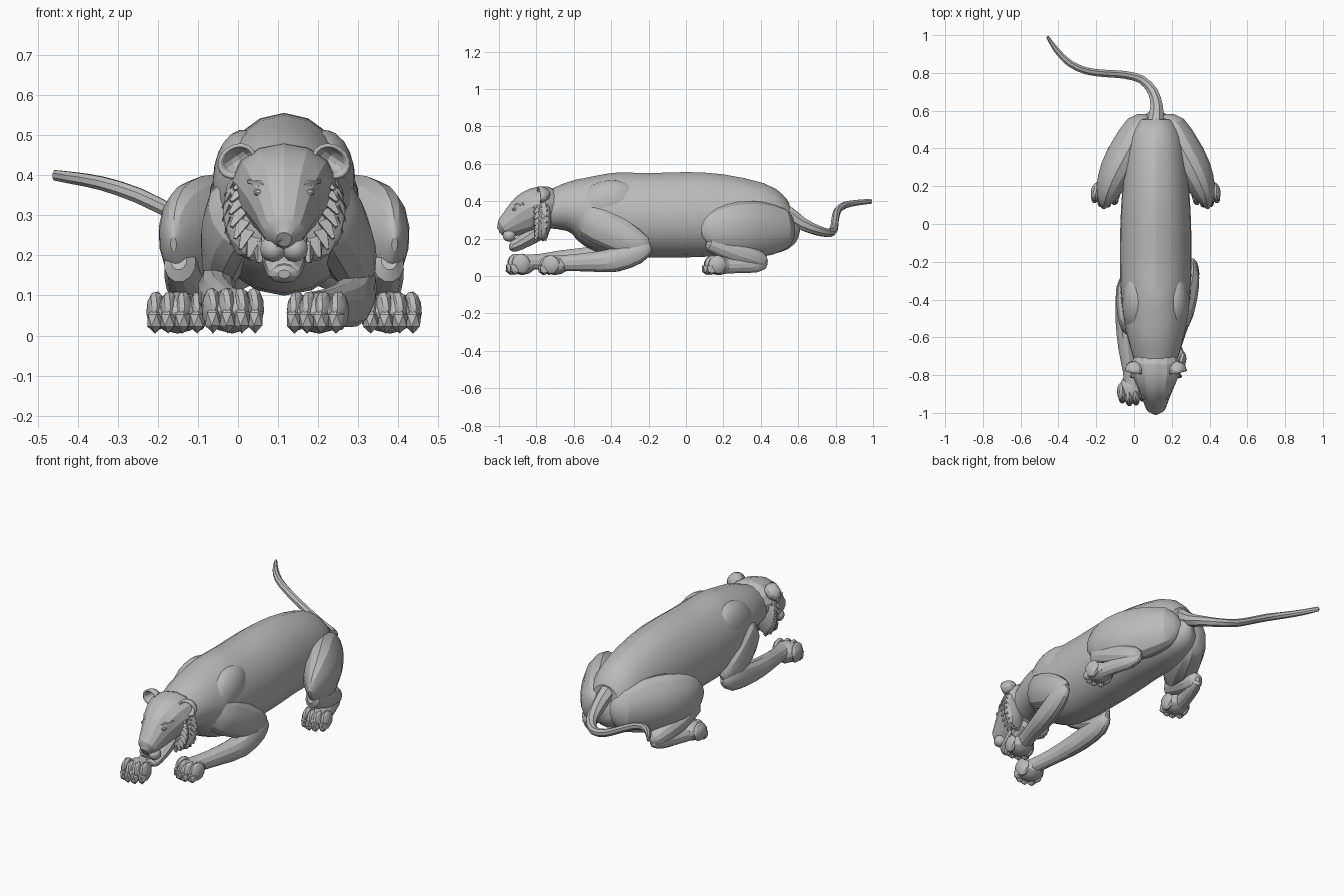
import bpy, bmesh, math
from mathutils import Vector, Matrix

if "Cube" in bpy.data.objects:
    bpy.data.objects.remove(bpy.data.objects["Cube"])

CX = 0.115  # body centre line
GREY = (0.5, 0.5, 0.5, 1)
mat = bpy.data.materials.new("plain grey")
mat.use_nodes = True
mat.diffuse_color = GREY
bsdf = mat.node_tree.nodes["Principled BSDF"]
bsdf.inputs["Base Color"].default_value = GREY
bsdf.inputs["Roughness"].default_value = 0.8


def finish(name, bm, angle=25):
    bmesh.ops.recalc_face_normals(bm, faces=bm.faces)
    me = bpy.data.meshes.new(name)
    bm.to_mesh(me)
    bm.free()
    me.materials.append(mat)
    ob = bpy.data.objects.new(name, me)
    bpy.context.collection.objects.link(ob)
    bpy.ops.object.select_all(action='DESELECT')
    ob.select_set(True)
    bpy.context.view_layer.objects.active = ob
    bpy.ops.object.shade_smooth_by_angle(angle=math.radians(angle))
    return ob


def spline(pts, steps):
    """Catmull-Rom through tuples of any length."""
    out = []
    for i in range(len(pts) - 1):
        a, b, c, d = (pts[max(i - 1, 0)], pts[i], pts[i + 1], pts[min(i + 2, len(pts) - 1)])
        for s in range(steps):
            t = s / steps
            out.append([0.5 * (2 * q + (r - p) * t + (2 * p - 5 * q + 4 * r - w) * t * t
                               + (3 * q - p - 3 * r + w) * t ** 3)
                        for p, q, r, w in zip(a, b, c, d)])
    return out + [list(pts[-1])]


def loft(name, stations, seg=12, taper=0.0, angle=25):
    """Skin sections (x, y, z, half width, half height) with domed ends;
    taper narrows the top of each section and widens its foot."""
    rows = spline(stations, 2)
    for end, inner in ((0, 1), (-1, -2)):
        e, n = rows[end], rows[inner]
        out = (Vector(e[:3]) - Vector(n[:3])).normalized() * min(e[3:]) * .5
        dome = [*(Vector(e[:3]) + out), e[3] * .5, e[4] * .5]
        rows.insert(0 if end == 0 else len(rows), dome)
    bm = bmesh.new()
    rings = []
    for i, (x, y, z, ru, rv) in enumerate(rows):
        t = Vector(rows[min(i + 1, len(rows) - 1)][:3]) - Vector(rows[max(i - 1, 0)][:3])
        u = t.cross(Vector((0, 0, 1))).normalized()
        v = u.cross(t).normalized()
        ring = []
        for k in range(seg):
            a = 2 * math.pi * (k + 0.5) / seg
            c, s = math.cos(a), math.sin(a)
            ring.append(bm.verts.new(Vector((x, y, z)) + u * c * (1 - taper * s) * max(ru, .003)
                                     + v * s * max(rv, .003)))
        rings.append(ring)
    for r0, r1 in zip(rings, rings[1:]):
        for k in range(seg):
            bm.faces.new((r0[k], r0[(k + 1) % seg], r1[(k + 1) % seg], r1[k]))
    bm.faces.new(rings[0])
    bm.faces.new(rings[-1])
    return finish(name, bm, angle)


def blob(bm, centre, radii, rot=Matrix(), sub=2):
    m = Matrix.Translation(centre) @ rot @ Matrix.Diagonal((*radii, 1))
    bmesh.ops.create_icosphere(bm, subdivisions=sub, radius=1, matrix=m)


def flip(stations):
    return [(2 * CX - s[0], *s[1:]) for s in stations]


# torso and neck
loft("torso", [
    (CX, .575, .27, .05, .07), (CX, .55, .265, .10, .12), (CX, .48, .275, .14, .165),
    (CX, .38, .30, .160, .20), (CX, .18, .325, .178, .22), (CX, 0, .328, .188, .228),
    (CX, -.2, .325, .19, .225), (CX, -.38, .33, .185, .225), (CX, -.5, .35, .172, .195),
    (CX, -.6, .37, .15, .145), (CX, -.7, .36, .122, .11), (CX, -.8, .35, .09, .09)],
    seg=18, taper=.07)

# tail
loft("tail", [
    (CX, .47, .36, .05, .05), (CX, .54, .335, .046, .045), (.12, .62, .28, .036, .036),
    (.10, .70, .245, .029, .028),
    (.04, .765, .23, .024, .023), (-.05, .79, .25, .022, .021), (-.15, .797, .30, .021, .020),
    (-.25, .81, .35, .020, .020), (-.34, .85, .38, .019, .018), (-.41, .92, .393, .016, .016),
    (-.457, .99, .40, .008, .014)], seg=8)

# hind legs
thigh = [(.16, .56, .25, .03, .06), (.20, .52, .25, .075, .115), (.255, .40, .25, .10, .148),
         (.32, .28, .25, .095, .148), (.365, .18, .245, .068, .12), (.385, .115, .235, .035, .075),
         (.39, .09, .23, .015, .035)]
shin = [(.375, .13, .18, .04, .05), (.355, .26, .13, .055, .06), (.325, .39, .085, .045, .05),
        (.315, .42, .075, .025, .03)]
foot = [(.318, .42, .07, .022, .03), (.335, .37, .06, .035, .042), (.365, .28, .055, .036, .04),
        (.39, .18, .055, .045, .045)]
for side, f in (("left", list), ("right", flip)):
    loft(side + "_thigh", f(thigh), seg=14)
    loft(side + "_shin", f(shin))
    loft(side + "_hind_foot", f(foot))

# front legs: the right one reaches further forward
loft("left_upper_arm", [
    (.20, -.58, .34, .03, .05), (.235, -.51, .30, .065, .10), (.265, -.40, .24, .07, .10),
    (.295, -.28, .18, .052, .08), (.305, -.21, .16, .025, .045)])
loft("left_forearm", [
    (.308, -.20, .155, .025, .035), (.302, -.26, .13, .045, .065), (.283, -.38, .085, .053, .065),
    (.25, -.52, .075, .045, .052), (.215, -.63, .07, .042, .045), (.19, -.71, .065, .05, .045)])
loft("right_upper_arm", [
    (.02, -.58, .34, .03, .05), (-.01, -.53, .30, .065, .10), (-.03, -.45, .24, .062, .10),
    (-.042, -.35, .18, .048, .08), (-.04, -.28, .15, .025, .045)])
loft("right_forearm", [
    (-.04, -.28, .14, .025, .035), (-.05, -.34, .125, .045, .065), (-.052, -.5, .10, .048, .06),
    (-.042, -.66, .09, .042, .05), (-.02, -.78, .078, .04, .042), (-.003, -.88, .07, .05, .045)])


def paw(name, x, y, yaw, height):
    """Broad pad with four knuckled toes; y is the tip of the toes."""
    bm = bmesh.new()
    blob(bm, (0, .10, height * .5), (.068, .075, height * .46))
    for off in (-.053, -.018, .018, .053):
        back = abs(off) * .5
        blob(bm, (off, .062 + back, height * .53), (.025, .05, height * .44),
             Matrix.Rotation(.35, 4, 'X'))
        blob(bm, (off, .03 + back, height * .33), (.022, .03, height * .29), sub=1)
    bm.transform(Matrix.Translation((x, y, 0)) @ Matrix.Rotation(yaw, 4, 'Z'))
    finish(name, bm, 20)


paw("left_front_paw", .182, -.80, -.2, .115)
paw("right_front_paw", -.004, -.975, .1, .125)
paw("left_hind_paw", .39, .075, .1, .115)
paw("right_hind_paw", -.16, .075, -.1, .115)

# head, tilted down towards the muzzle
loft("head", [
    (CX, -.69, .36, .10, .09), (CX, -.74, .365, .132, .115), (CX, -.80, .355, .120, .118),
    (CX, -.86, .325, .094, .108), (CX, -.91, .295, .074, .086), (CX, -.95, .27, .060, .066),
    (CX, -.975, .255, .050, .054), (CX, -.983, .25, .038, .042)], seg=14, taper=-.08, angle=18)
loft("lower_jaw", [
    (CX, -.77, .25, .06, .05), (CX, -.84, .205, .058, .042), (CX, -.89, .175, .050, .036),
    (CX, -.925, .158, .042, .030), (CX, -.935, .155, .030, .022)], seg=10)

# nose wedge
bm = bmesh.new()
bmesh.ops.create_cone(bm, cap_ends=True, segments=3, radius1=.040, radius2=.026, depth=.03)
bm.transform(Matrix.Translation((CX, -.982, .255)) @ Matrix.Rotation(math.radians(80), 4, 'X')
             @ Matrix.Rotation(math.radians(-90), 4, 'Z'))
finish("nose", bm)

for side, s in (("left", 1), ("right", -1)):
    # muzzle pad, eye and brow
    bm = bmesh.new()
    blob(bm, (CX + s * .027, -.945, .217), (.034, .036, .034))
    finish(side + "_muzzle_pad", bm)
    bm = bmesh.new()
    blob(bm, (CX + s * .058, -.915, .355), (.019, .016, .011), Matrix.Rotation(s * -.3, 4, 'Y'))
    finish(side + "_eye", bm)
    loft(side + "_brow", [
        (CX + s * .026, -.935, .360, .006, .006), (CX + s * .056, -.908, .378, .013, .010),
        (CX + s * .088, -.868, .385, .006, .006)], seg=6)

    # cupped ear, open to the front
    bm = bmesh.new()
    bmesh.ops.create_uvsphere(bm, u_segments=12, v_segments=8, radius=1)
    bmesh.ops.delete(bm, geom=[v for v in bm.verts if v.co.y < -.01], context='VERTS')
    bm.transform(Matrix.Translation((CX + s * .118, -.785, .435))
                 @ Matrix.Rotation(s * .6, 4, 'Y') @ Matrix.Rotation(s * .2, 4, 'Z')
                 @ Matrix.Diagonal((.052, .06, .042, 1)))
    ear = finish(side + "_ear", bm)
    wall = ear.modifiers.new("wall", 'SOLIDIFY')
    wall.thickness = .01

    # cheek ruff: a flat disc edged with two rows of overlapping tufts
    bm = bmesh.new()
    blob(bm, (CX + s * .078, -.765, .31), (.078, .042, .125), Matrix.Rotation(s * .25, 4, 'Z'))
    for row in range(2):
        for k in range(8):
            a = math.radians(40 - 15 * k - 7 * row)
            d = Vector((s * math.cos(a) * .5, .3 - .6 * row, math.sin(a) * .5 - .6))
            p = Vector((CX + s * (.138 - .018 * row) * max(math.cos(a), 0) ** .6,
                        -.755 - .045 * row, .315 + .115 * math.sin(a)))
            m = (Matrix.Translation(p) @ d.to_track_quat('Z', 'Y').to_matrix().to_4x4()
                 @ Matrix.Diagonal((1, .8, 1, 1)))
            bmesh.ops.create_cone(bm, cap_ends=True, segments=4, radius1=.027, radius2=.006,
                                  depth=.05, matrix=m)
    finish(side + "_cheek_ruff", bm, 20)

    # shoulder muscle, mostly sunk into the torso
    bm = bmesh.new()
    blob(bm, (CX + s * .10, -.42, .385), (.078, .17, .125), Matrix.Rotation(.3, 4, 'X'), 3)
    finish(side + "_shoulder", bm)
